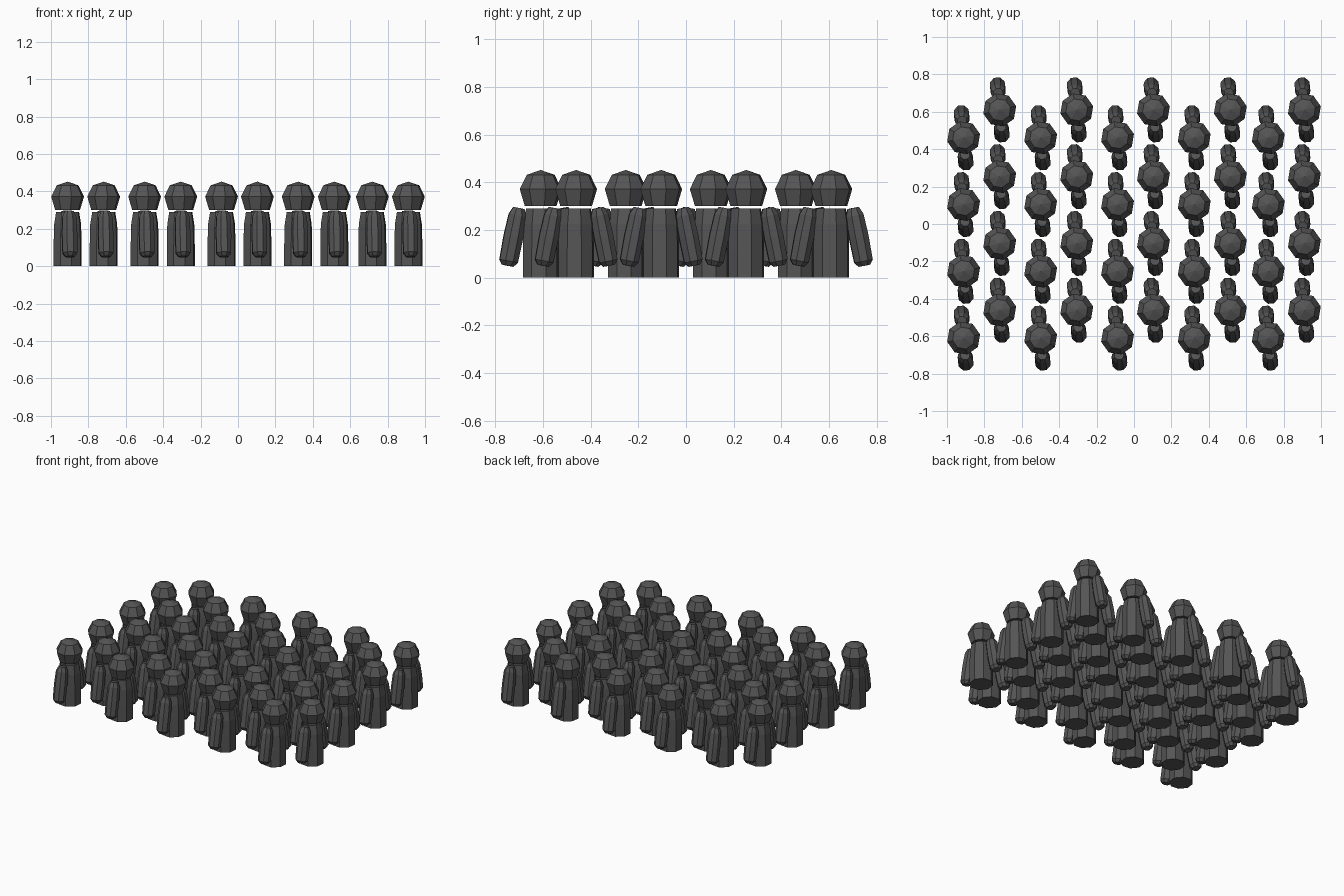
import bpy, bmesh, math
from mathutils import Matrix, Vector

if "Cube" in bpy.data.objects:
    bpy.data.objects.remove(bpy.data.objects["Cube"])


def lathe(rings, sides, phase=0.0, squash=1.0):
    """Closed faceted solid from (radius, z) rings; returns bmesh."""
    bm = bmesh.new()
    loops = []
    for r, z in rings:
        if r == 0:
            loops.append([bm.verts.new((0, 0, z))])
        else:
            loops.append([bm.verts.new((r * math.cos(phase + math.tau * i / sides),
                                        squash * r * math.sin(phase + math.tau * i / sides), z))
                          for i in range(sides)])
    for a, b in zip(loops, loops[1:]):
        for i in range(sides):
            j = (i + 1) % sides
            if len(b) == 1:
                bm.faces.new((a[i], a[j], b[0]))
            elif len(a) == 1:
                bm.faces.new((a[0], b[j], b[i]))
            else:
                bm.faces.new((a[i], a[j], b[j], b[i]))
    if len(loops[0]) > 1:
        bm.faces.new(loops[0][::-1])
    if len(loops[-1]) > 1:
        bm.faces.new(loops[-1])
    bmesh.ops.recalc_face_normals(bm, faces=bm.faces)
    return bm


def to_mesh(bm, name):
    me = bpy.data.meshes.new(name)
    bm.to_mesh(me)
    bm.free()
    return me


TURN = math.radians(5)

# robe, rounded at the shoulders
body = to_mesh(lathe([(0.078, 0), (0.078, 0.115), (0.075, 0.225), (0.064, 0.29)], 8,
                     math.pi / 8 * 0.5), "body")

# head: faceted ball cut flat underneath
head = to_mesh(lathe([(0.068, 0.300), (0.090, 0.372), (0.060, 0.432), (0, 0.452)], 8,
                     math.radians(8)), "head")

# arm leaning outward on the -y side; the +y arm is the same mesh turned round
arm_bm = lathe([(0.026, -0.125), (0.042, -0.105), (0.044, 0.0), (0.040, 0.09), (0.026, 0.122)], 8,
               math.pi / 8)
arm_bm.transform(Matrix.Translation((0.0, -0.115, 0.173)) @ Matrix.Rotation(math.radians(-11), 4, 'X'))
arm = to_mesh(arm_bm, "arm")

material = bpy.data.materials.new("charcoal")
material.diffuse_color = (0.09, 0.09, 0.09, 1)
material.use_nodes = True
material.node_tree.nodes["Principled BSDF"].inputs["Base Color"].default_value = material.diffuse_color
for me in (body, head, arm):
    me.materials.append(material)


def place(name, me, x, y, angle):
    ob = bpy.data.objects.new(name, me)
    ob.location = (x, y, 0)
    ob.rotation_euler.z = angle
    bpy.context.collection.objects.link(ob)


# staggered crowd: ten columns of four figures
xs = [-0.911, -0.718, -0.499, -0.306, -0.088, 0.104, 0.322, 0.515, 0.718, 0.911]
for c, x in enumerate(xs):
    for r in range(4):
        y = (-0.61 if c % 2 == 0 else -0.461) + 0.357 * r
        place("body", body, x, y, TURN)
        place("head", head, x, y, TURN)
        place("front_arm", arm, x, y, TURN)
        place("back_arm", arm, x, y, TURN + math.pi)
